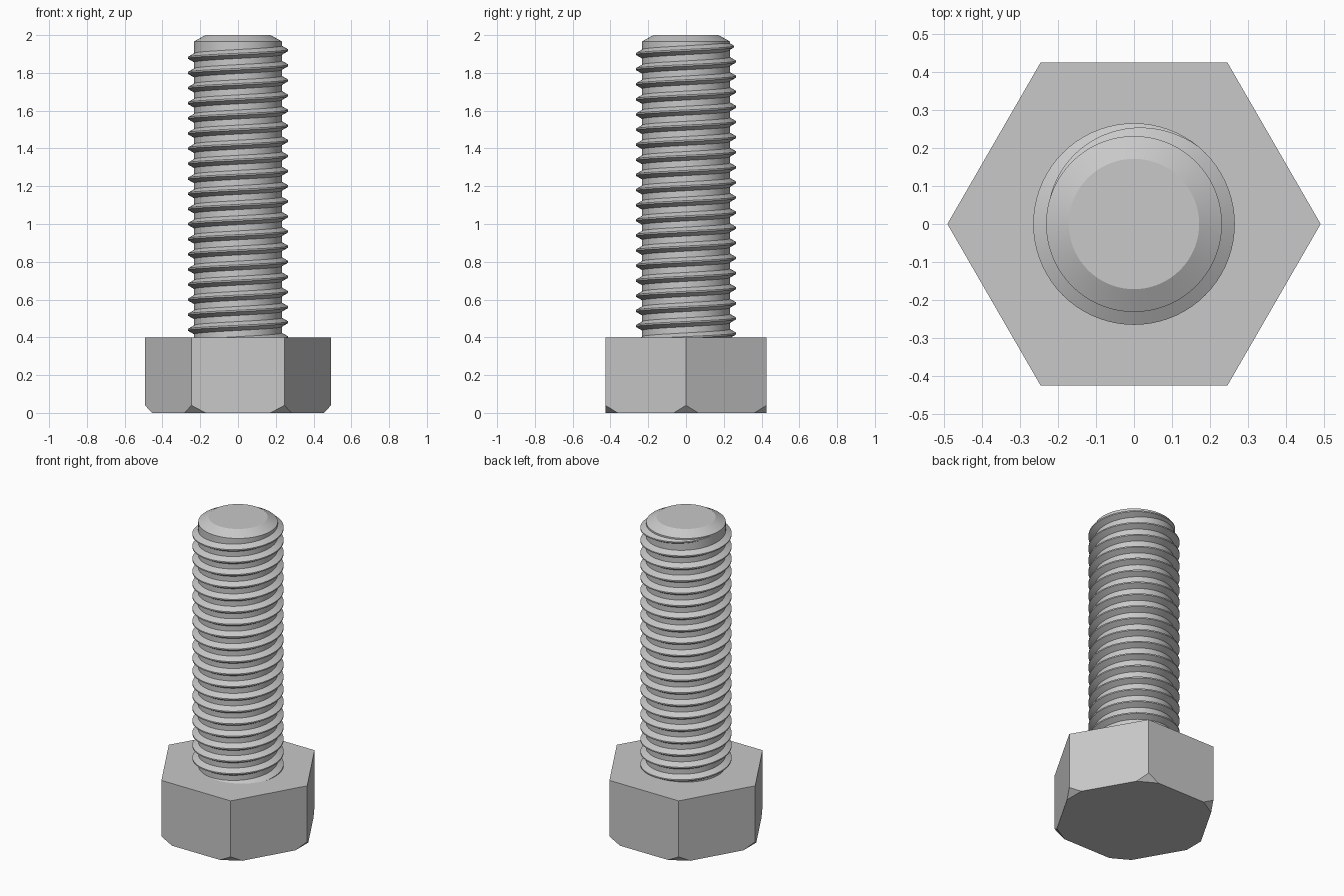
import bpy, bmesh
from math import cos, sin, tan, pi, radians

cube = bpy.data.objects.get("Cube")
if cube:
    bpy.data.objects.remove(cube, do_unlink=True)

HEAD_R, HEAD_H = 0.4925, 0.4
CORE_R, CREST_R, TIP_R = 0.232, 0.266, 0.172
PITCH, SEGMENTS = 0.08, 72

steel = bpy.data.materials.new("grey_steel")
steel.use_nodes = True
colour = (0.58, 0.58, 0.58, 1)
steel.diffuse_color = colour
bsdf = next(n for n in steel.node_tree.nodes if n.type == 'BSDF_PRINCIPLED')
bsdf.inputs["Base Color"].default_value = colour


def polar(r, a, z):
    return (r * cos(a), r * sin(a), z)


def finish(bm, name, smooth=True):
    mesh = bpy.data.meshes.new(name)
    bm.to_mesh(mesh)
    bm.free()
    mesh.materials.append(steel)
    obj = bpy.data.objects.new(name, mesh)
    bpy.context.collection.objects.link(obj)
    if smooth:
        bpy.ops.object.select_all(action='DESELECT')
        obj.select_set(True)
        bpy.context.view_layer.objects.active = obj
        bpy.ops.object.shade_smooth_by_angle(angle=radians(25))
    return obj


def skin(bm, rows, closed=False):
    """Join neighbouring rows of vertices with quads."""
    pairs = list(zip(rows, rows[1:])) + ([(rows[-1], rows[0])] if closed else [])
    for a, b in pairs:
        for j in range(len(a) - 1):
            bm.faces.new((a[j], b[j], b[j + 1], a[j + 1]))


# Hexagonal head with its lower corners cut off
bm = bmesh.new()
corners = [polar(HEAD_R, i * pi / 3, 0) for i in range(6)]
cut = 0.075 / HEAD_R
for i, (x, y, _) in enumerate(corners):
    bm.verts.new((x, y, HEAD_H))
    bm.verts.new((x, y, 0.04))
    for nx, ny, _ in (corners[i - 1], corners[(i + 1) % 6]):
        bm.verts.new((x + (nx - x) * cut, y + (ny - y) * cut, 0))
bmesh.ops.convex_hull(bm, input=bm.verts[:])
bmesh.ops.dissolve_limit(bm, angle_limit=radians(1), verts=bm.verts[:], edges=bm.edges[:])
bmesh.ops.recalc_face_normals(bm, faces=bm.faces[:])
finish(bm, "hex_head", smooth=False)

# Round core with a chamfered tip
bm = bmesh.new()
profile = [(CORE_R, HEAD_H - 0.05), (CORE_R, 1.967), (TIP_R, 2.0)]
rows = [[bm.verts.new(polar(r, 2 * pi * i / SEGMENTS, z)) for r, z in profile]
        for i in range(SEGMENTS)]
skin(bm, rows, closed=True)
bm.faces.new([row[-1] for row in rows])
bm.faces.new([row[0] for row in reversed(rows)])
finish(bm, "shank_core")

# Right-handed thread ridge that fades out near the tip
bm = bmesh.new()
rows = []
end, fade, turns = radians(170), radians(120), 20
root = CORE_R - 0.002
for i in range(turns * SEGMENTS + 1):
    a = end - 2 * pi * turns + 2 * pi * i / SEGMENTS
    z = 1.92 + PITCH * a / (2 * pi)
    depth = (CREST_R - root) * min(1, (end - a) / fade)
    crest = 0.004
    base = crest + depth * tan(radians(30))
    section = [(root, -base), (root + depth, -crest), (root + depth, crest), (root, base)]
    rows.append([bm.verts.new(polar(r, a, z + dz)) for r, dz in section])
skin(bm, rows)
finish(bm, "screw_thread")
